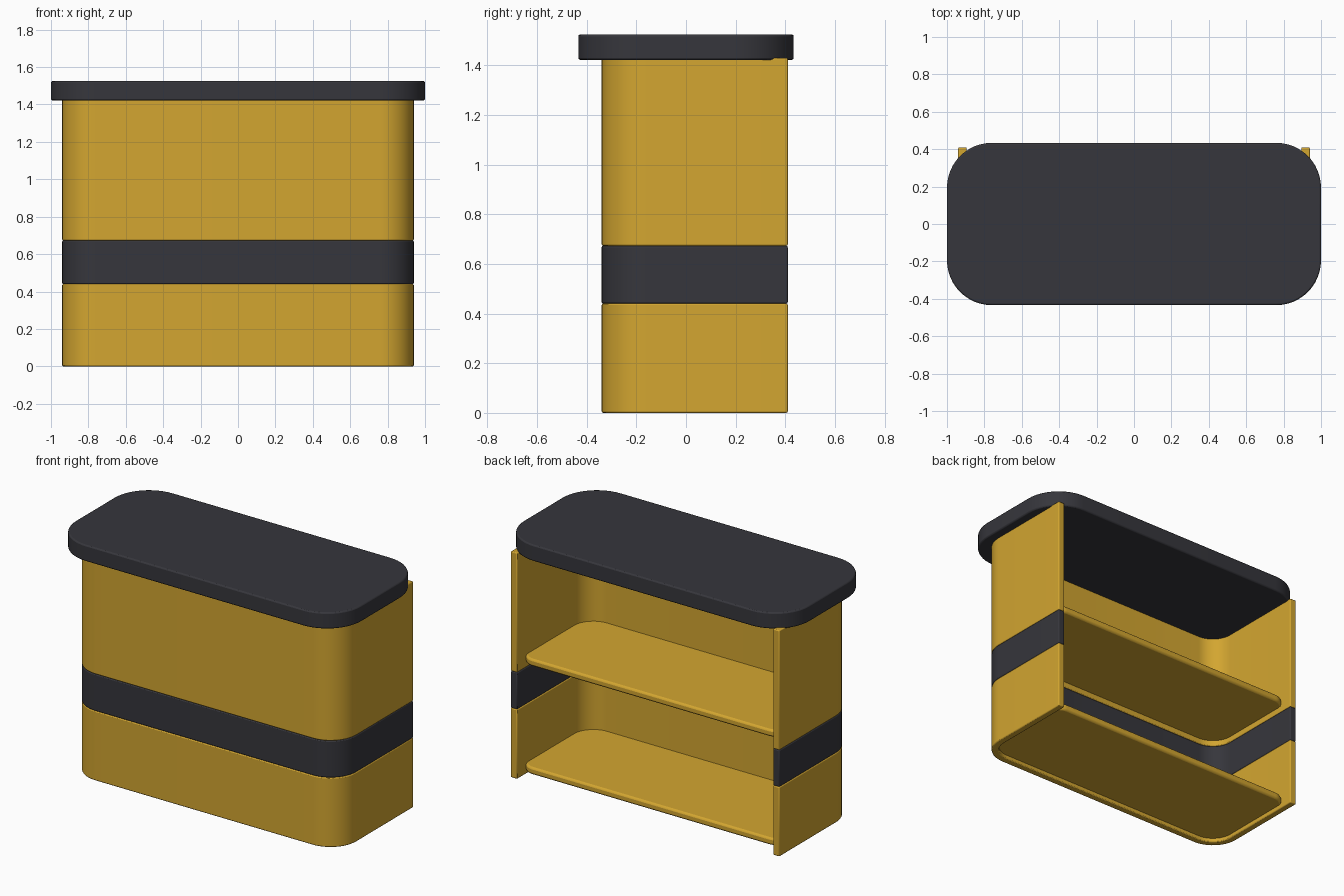
import bpy, bmesh, math

if "Cube" in bpy.data.objects:
    bpy.data.objects.remove(bpy.data.objects["Cube"])


def material(name, rgb):
    m = bpy.data.materials.new(name)
    m.diffuse_color = (*rgb, 1)
    m.use_nodes = True
    m.node_tree.nodes["Principled BSDF"].inputs["Base Color"].default_value = m.diffuse_color
    return m


gold = material("golden yellow", (0.65, 0.38, 0.03))
dark = material("charcoal", (0.037, 0.037, 0.045))


def arc(cx, cy, r, a0, a1, n=12):
    return [(cx + r * math.cos(math.radians(a0 + (a1 - a0) * i / n)),
             cy + r * math.sin(math.radians(a0 + (a1 - a0) * i / n))) for i in range(n + 1)]


def rounded_rect(x, y0, y1, r_front, r_back):
    return (arc(x - r_front, y0 + r_front, r_front, -90, 0)
            + arc(x - r_back, y1 - r_back, r_back, 0, 90)
            + arc(-x + r_back, y1 - r_back, r_back, 90, 180)
            + arc(-x + r_front, y0 + r_front, r_front, 180, 270))


def u_half(x, y0, y1, r):
    # open path: left back end, round the front, to right back end
    return ([(-x, y1)] + arc(-x + r, y0 + r, r, 180, 270)
            + arc(x - r, y0 + r, r, 270, 360) + [(x, y1)])


def extrude(name, outline, z0, z1, mat, bevel):
    bm = bmesh.new()
    face = bm.faces.new([bm.verts.new((x, y, z0)) for x, y in outline])
    top = bmesh.ops.extrude_face_region(bm, geom=[face])["geom"]
    bmesh.ops.translate(bm, vec=(0, 0, z1 - z0),
                        verts=[v for v in top if isinstance(v, bmesh.types.BMVert)])
    bmesh.ops.recalc_face_normals(bm, faces=bm.faces)
    me = bpy.data.meshes.new(name)
    bm.to_mesh(me)
    bm.free()
    me.materials.append(mat)
    ob = bpy.data.objects.new(name, me)
    bpy.context.collection.objects.link(ob)
    b = ob.modifiers.new("soft_edges", "BEVEL")
    b.width, b.segments, b.limit_method = bevel, 2, "ANGLE"
    b.angle_limit = math.radians(40)
    bpy.ops.object.select_all(action="DESELECT")
    ob.select_set(True)
    bpy.context.view_layer.objects.active = ob
    bpy.ops.object.shade_smooth_by_angle(angle=math.radians(35))
    return ob


# U-shaped wall, open at the back, in three stacked pieces
T = 0.045
wall = u_half(0.94, -0.34, 0.41, 0.18) + u_half(0.94 - T, -0.34 + T, 0.41, 0.18 - T)[::-1]
for name, z0, z1, mat in (("lower_wall", 0, 0.44, gold),
                          ("wall_band", 0.44, 0.673, dark),
                          ("upper_wall", 0.673, 1.43, gold)):
    extrude(name, wall, z0, z1, mat, 0.006)

# Two shelves inside
shelf = rounded_rect(0.915, -0.32, 0.355, 0.16, 0.09)
for name, z in (("bottom_shelf", 0.025), ("upper_shelf", 0.71)):
    extrude(name, shelf, z, z + 0.045, gold, 0.012)

# Overhanging countertop
extrude("countertop", rounded_rect(1.0, -0.434, 0.434, 0.24, 0.24), 1.422, 1.525, dark, 0.008)
